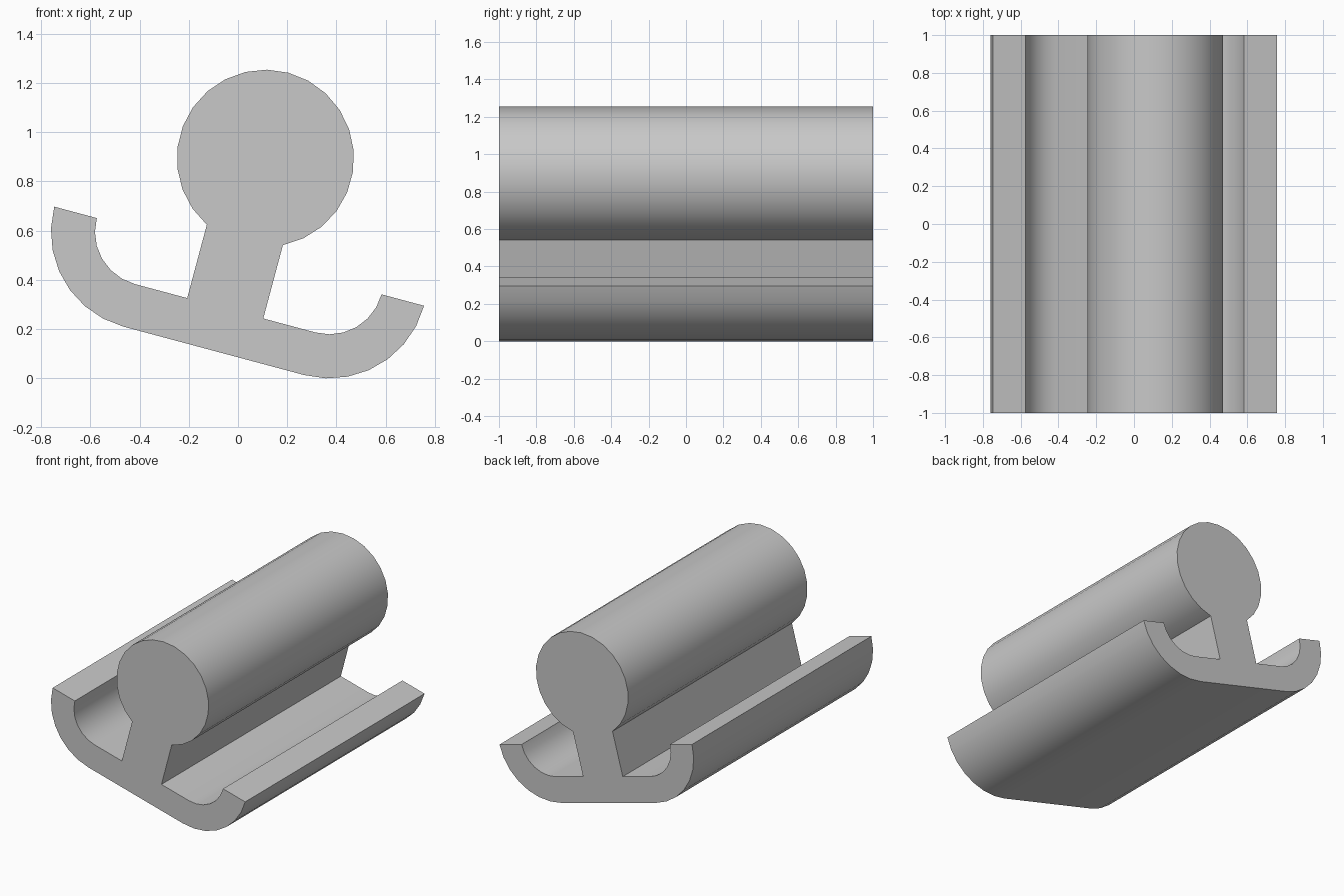
import bpy, bmesh, math
from mathutils import Matrix, Vector

if "Cube" in bpy.data.objects:
    bpy.data.objects.remove(bpy.data.objects["Cube"])

HALF_LEN = 1.0
TILT = math.radians(15)        # whole section leans clockwise
AXIS_U = -0.1245               # symmetry axis of the section
TIP_V, ARC_U = 0.483, 0.38     # flange arc centres
R_OUT, R_IN = 0.398, 0.219
STEM = 0.16
BULB_V, BULB_R = 0.895, 0.36


def arc(cu, cv, r, a0, a1, n):
    """Points on an arc, angles in degrees, both ends included."""
    pts = []
    for i in range(n + 1):
        a = math.radians(a0 + (a1 - a0) * i / n)
        pts.append((cu + r * math.cos(a), cv + r * math.sin(a)))
    return pts


# Closed section: bottom, right lip, stem, bulb, then the left side back
gap = math.degrees(math.asin(STEM / BULB_R))
right_outer = arc(ARC_U, TIP_V, R_OUT, -90, 0, 7)
right_inner = arc(ARC_U, TIP_V, R_IN, 0, -90, 6)
right = right_outer + right_inner + [(STEM, TIP_V - R_IN)]
bulb = arc(0, BULB_V, BULB_R, -90 + gap, 270 - gap, 22)
left = [(-u, v) for u, v in reversed(right)]
section = right + bulb + left

# Extrude the tilted section along y
rot = Matrix.Rotation(TILT, 4, 'Y')
bm = bmesh.new()
verts = [bm.verts.new(rot @ Vector((u + AXIS_U, -HALF_LEN, v))) for u, v in section]
cap = bm.faces.new(verts)
ext = bmesh.ops.extrude_face_region(bm, geom=[cap], use_keep_orig=True)
moved = [g for g in ext['geom'] if isinstance(g, bmesh.types.BMVert)]
bmesh.ops.translate(bm, verts=moved, vec=(0, 2 * HALF_LEN, 0))
bmesh.ops.recalc_face_normals(bm, faces=bm.faces)

# Rest the part on the ground
low = min(v.co.z for v in bm.verts)
bmesh.ops.translate(bm, verts=bm.verts, vec=(0, 0, -low))

mesh = bpy.data.meshes.new("rail_profile")
bm.to_mesh(mesh)
bm.free()
rail = bpy.data.objects.new("rail_profile", mesh)
bpy.context.collection.objects.link(rail)

# Plain grey finish
grey = bpy.data.materials.new("light_grey")
grey.diffuse_color = (0.58, 0.58, 0.58, 1)
grey.use_nodes = True
grey.node_tree.nodes["Principled BSDF"].inputs["Base Color"].default_value = grey.diffuse_color
mesh.materials.append(grey)

# Smooth curves, sharp corners
bpy.context.view_layer.objects.active = rail
rail.select_set(True)
bpy.ops.object.shade_smooth_by_angle(angle=math.radians(30))
